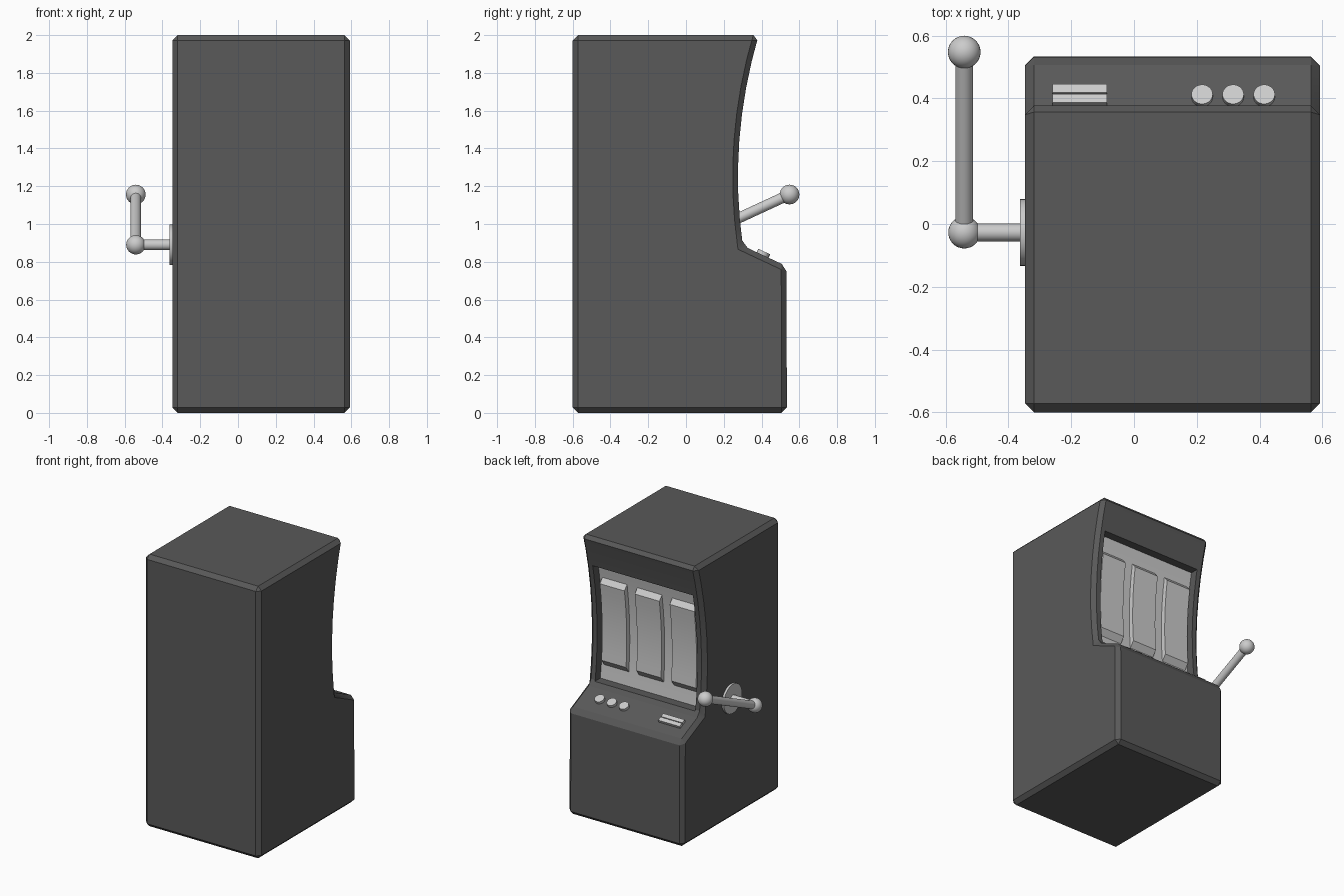
import bpy, bmesh, math
from mathutils import Vector

if "Cube" in bpy.data.objects:
    bpy.data.objects.remove(bpy.data.objects["Cube"])

X0, X1 = -0.347, 0.592
MID = (X0 + X1) / 2

dark = bpy.data.materials.new("dark_cabinet")
dark.diffuse_color = (0.1, 0.1, 0.1, 1)
dark.use_nodes = True
dark.node_tree.nodes["Principled BSDF"].inputs["Base Color"].default_value = dark.diffuse_color


def activate(ob):
    bpy.ops.object.select_all(action='DESELECT')
    ob.select_set(True)
    bpy.context.view_layer.objects.active = ob


def smooth(ob):
    activate(ob)
    bpy.ops.object.shade_smooth_by_angle(angle=math.radians(25))


def face_curve(z_low, z_high, depth=0.0, n=9):
    """Points (y, z) along the concave face, set back by depth."""
    zs = [z_low + (z_high - z_low) * i / (n - 1) for i in range(n)]
    return [(0.275 + 0.195 * (z - 1.25) ** 2 - depth, z) for z in zs]


def extrude(name, profile, x0, x1):
    """Extrude a (y, z) profile along x."""
    bm = bmesh.new()
    face = bm.faces.new([bm.verts.new((x0, y, z)) for y, z in profile])
    new = bmesh.ops.extrude_face_region(bm, geom=[face])['geom']
    bmesh.ops.translate(bm, vec=(x1 - x0, 0, 0),
                        verts=[v for v in new if isinstance(v, bmesh.types.BMVert)])
    bmesh.ops.recalc_face_normals(bm, faces=bm.faces)
    me = bpy.data.meshes.new(name)
    bm.to_mesh(me)
    bm.free()
    ob = bpy.data.objects.new(name, me)
    bpy.context.collection.objects.link(ob)
    return ob


def rod(name, a, b, r, sides=32):
    """Cylinder between two points."""
    a, b = Vector(a), Vector(b)
    bpy.ops.mesh.primitive_cylinder_add(vertices=sides, radius=r, depth=(b - a).length,
                                        location=(a + b) / 2)
    ob = bpy.context.object
    ob.name = name
    ob.rotation_euler = (b - a).to_track_quat('Z', 'Y').to_euler()
    smooth(ob)
    return ob


def ball(name, loc, r):
    bpy.ops.mesh.primitive_uv_sphere_add(segments=32, ring_count=16, radius=r, location=loc)
    bpy.context.object.name = name
    smooth(bpy.context.object)


# cabinet with chamfered edges
profile = [(-0.6, 0), (0.534, 0), (0.532, 0.777)] + face_curve(0.885, 2.0) + [(-0.6, 2.0)]
cabinet = extrude("cabinet", profile, X0, X1)
cabinet.data.materials.append(dark)
bev = cabinet.modifiers.new("chamfer", 'BEVEL')
bev.width, bev.segments, bev.limit_method, bev.angle_limit = 0.028, 1, 'ANGLE', math.radians(28)

# window recess cut into the concave face
cutter = extrude("window_cutter", face_curve(0.905, 1.765, 0.064) + [(0.6, 1.765), (0.6, 0.905)],
                 -0.285, 0.53)
cutter.data.materials.append(dark)
cut = cabinet.modifiers.new("window", 'BOOLEAN')
cut.operation, cut.solver, cut.object = 'DIFFERENCE', 'EXACT', cutter
activate(cabinet)
for m in ("chamfer", "window"):
    bpy.ops.object.modifier_apply(modifier=m)
smooth(cabinet)
bpy.data.objects.remove(cutter)

# light panel lining the back of the recess
smooth(extrude("window_panel",
               face_curve(0.905, 1.765, 0.06) + face_curve(0.905, 1.765, 0.07)[::-1],
               -0.285, 0.53))

# three raised reels with sloped ends
for i in range(3):
    cx = MID + (i - 1) * 0.284
    reel = extrude(f"reel_{i + 1}",
                   face_curve(1.0, 1.66, 0.065) + face_curve(1.05, 1.62, 0.024)[::-1],
                   cx - 0.1, cx + 0.1)
    smooth(reel)

# sloped console: surface point at y, its normal and down-slope direction
slope = Vector((0, 0.532 - 0.301, 0.777 - 0.885)).normalized()
normal = Vector((0, -slope.z, slope.y))


def console(x, y):
    return Vector((x, y, 0.885 + (y - 0.301) * slope.z / slope.y))


# buttons
for i, x in enumerate((0.217, 0.316, 0.415)):
    p = console(x, 0.405)
    rod(f"button_{i + 1}", p - normal * 0.01, p + normal * 0.02, 0.034)

# coin slot: two strips with a lower strip between
for name, y, half, h in (("coin_slot_back", 0.392, 0.015, 0.02),
                         ("coin_slot_gap", 0.408, 0.004, 0.008),
                         ("coin_slot_front", 0.424, 0.015, 0.02)):
    p = console(0, y)
    corners = [p + slope * s * half + normal * n
               for s, n in ((-1, -0.01), (1, -0.01), (1, h), (-1, h))]
    extrude(name, [(c.y, c.z) for c in corners], -0.26, -0.086)

# side lever
pivot, knob = Vector((-0.541, -0.027, 0.89)), Vector((-0.541, 0.548, 1.156))
rod("lever_plate", (X0 + 0.01, pivot.y, pivot.z), (X0 - 0.016, pivot.y, pivot.z), 0.107)
rod("lever_axle", (X0, pivot.y, pivot.z), pivot, 0.028)
ball("lever_joint", pivot, 0.051)
rod("lever_arm", pivot, knob, 0.028)
ball("lever_knob", knob, 0.052)
